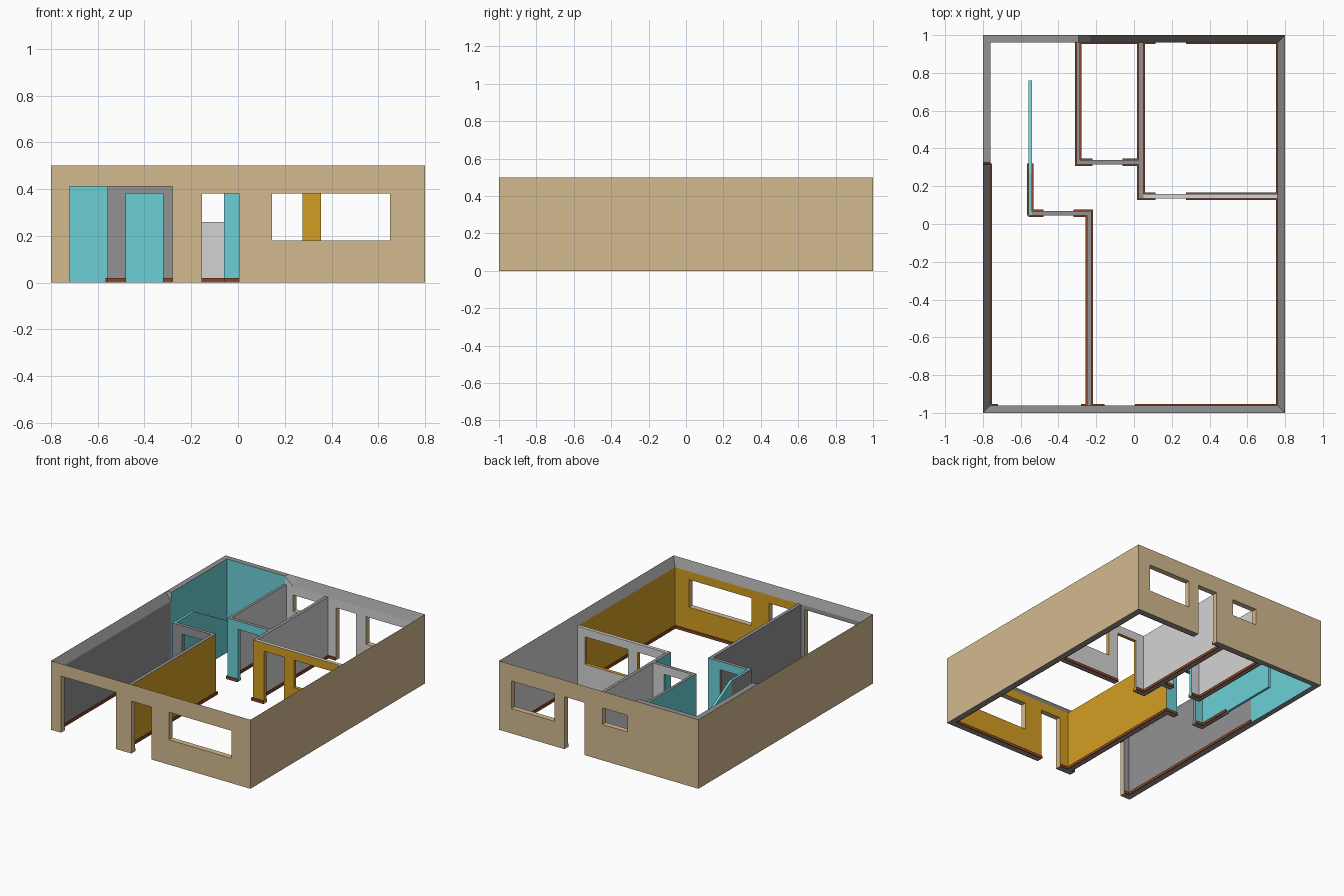
import bpy, bmesh

if "Cube" in bpy.data.objects:
    bpy.data.objects.remove(bpy.data.objects["Cube"])

# ---- flat colours (sRGB 0-255 converted to linear)
def lin(c):
    c /= 255
    return c / 12.92 if c <= 0.04045 else ((c + 0.055) / 1.055) ** 2.4

COLOURS = {"beige_render": (212, 186, 144), "yellow_paint": (212, 158, 34),
           "turquoise_paint": (108, 208, 214), "grey_plaster": (146, 146, 146),
           "light_grey_plaster": (212, 212, 212), "brown_skirting": (138, 70, 40)}
MATS = []
for name, rgb in COLOURS.items():
    m = bpy.data.materials.new(name)
    m.diffuse_color = (*[lin(c) for c in rgb], 1)
    m.use_nodes = True
    m.node_tree.nodes["Principled BSDF"].inputs["Base Color"].default_value = m.diffuse_color
    MATS.append(m)
BEIGE, YELLOW, TURQ, GREY, LIGHT, BROWN = range(6)

H, LOW, T = 0.5, 0.44, 0.04   # outer height, inner height, outer wall thickness

def finish(name, bm):
    bmesh.ops.recalc_face_normals(bm, faces=bm.faces)
    me = bpy.data.meshes.new(name)
    bm.to_mesh(me)
    bm.free()
    for m in MATS:
        me.materials.append(m)
    ob = bpy.data.objects.new(name, me)
    bpy.context.collection.objects.link(ob)
    return ob

def wall(name, axis, a, b, v0, v1, mat0, mat1, edge, top=GREY, holes=(),
         breaks=(), height=LOW, inner_top=None, mitre=0):
    """Wall along an axis from a to b, between v0 and v1, with rectangular holes.
    mat0 / mat1 give the colour of each side at a position along the wall."""
    us = sorted({a, b, *breaks, *[h[0] for h in holes], *[h[1] for h in holes]})
    zs = sorted({0, height, *[h[2] for h in holes], *[h[3] for h in holes]})
    bm = bmesh.new()
    cache = {}

    def vert(i, j, s):
        if (i, j, s) not in cache:
            u, z, v = us[i], zs[j], (v0, v1)[s]
            if s:                                   # mitred, lower inner side
                u = min(max(u, a + mitre), b - mitre)
                if z == height and inner_top:
                    z = inner_top(us[i])
            cache[i, j, s] = bm.verts.new((u, v, z) if axis == "x" else (v, u, z))
        return cache[i, j, s]

    def solid(i, j):
        if not (0 <= i < len(us) - 1 and 0 <= j < len(zs) - 1):
            return False
        u, z = (us[i] + us[i + 1]) / 2, (zs[j] + zs[j + 1]) / 2
        return not any(h[0] < u < h[1] and h[2] < z < h[3] for h in holes)

    def quad(mat, *keys):
        bm.faces.new([vert(*k) for k in keys]).material_index = mat

    for i in range(len(us) - 1):
        for j in range(len(zs) - 1):
            if not solid(i, j):
                continue
            mid = (us[i] + us[i + 1]) / 2
            for s, mat in ((0, mat0), (1, mat1)):
                quad(mat(mid) if callable(mat) else mat,
                     (i, j, s), (i + 1, j, s), (i + 1, j + 1, s), (i, j + 1, s))
            for di in (0, 1):
                if not solid(i + 2 * di - 1, j):
                    k = i + di
                    quad(edge, (k, j, 0), (k, j + 1, 0), (k, j + 1, 1), (k, j, 1))
            for dj in (0, 1):
                if not solid(i, j + 2 * dj - 1):
                    k = j + dj
                    mat = top if k == len(zs) - 1 else GREY if k == 0 else edge
                    quad(mat, (i, k, 0), (i + 1, k, 0), (i + 1, k, 1), (i, k, 1))
    return finish(name, bm)

# ---- openings: start, end, bottom, top
garage_door = (-0.72, -0.28, 0, 0.41)
front_door = (-0.155, 0.005, 0, 0.38)
front_window = (0.145, 0.65, 0.18, 0.38)
rear_door = (0.115, 0.275, 0, 0.38)
rear_window = (0.355, 0.70, 0.18, 0.38)
bath_window = (-0.23, -0.03, 0.26, 0.38)
hall_door = (-0.48, -0.32, 0, 0.38)
bath_door = (-0.22, -0.06, 0, 0.38)

# ---- outer shell: wall tops slope inward except around the stairwell
shell = dict(edge=BEIGE, height=H, mitre=T)
wall("front_wall", "x", -0.8, 0.8, -1, -1 + T, BEIGE, lambda u: GREY if u < -0.24 else YELLOW,
     holes=(garage_door, front_door, front_window), breaks=(-0.24,),
     inner_top=lambda u: LOW, **shell)
wall("back_wall", "x", -0.8, 0.8, 1, 1 - T, BEIGE, lambda u: TURQ if u < -0.295 else LIGHT,
     holes=(rear_door, rear_window, bath_window), breaks=(-0.295,),
     inner_top=lambda u: H if u < -0.25 else LOW, **shell)
wall("right_wall", "y", -1, 1, 0.8, 0.8 - T, BEIGE, lambda u: YELLOW if u < 0.147 else LIGHT,
     breaks=(0.147,), inner_top=lambda u: LOW, **shell)
wall("left_wall", "y", -1, 1, -0.8, -0.8 + T, BEIGE, lambda u: GREY if u < 0.32 else TURQ,
     breaks=(0.315, 0.325), inner_top=lambda u: H if u > 0.32 else LOW, **shell)

# ---- inner partitions
wall("garage_living_partition", "y", -0.96, 0.07, -0.25, -0.225, GREY, YELLOW, TURQ)
wall("garage_hall_partition", "x", -0.54, -0.25, 0.045, 0.07, GREY, TURQ, GREY, holes=(hall_door,))
wall("stair_wall", "y", 0.045, 0.27, -0.558, -0.54, GREY, TURQ, GREY, top=TURQ)
wall("bath_front_partition", "x", -0.305, 0.025, 0.315, 0.34, TURQ, LIGHT, TURQ, holes=(bath_door,))
wall("bath_side_partition", "y", 0.34, 0.96, -0.305, -0.285, TURQ, LIGHT, TURQ)
wall("bath_kitchen_partition", "y", 0.135, 0.96, 0.025, 0.05,
     lambda u: TURQ if u < 0.33 else LIGHT, LIGHT, YELLOW, breaks=(0.33,))
wall("kitchen_partition", "x", 0.05, 0.76, 0.135, 0.16, YELLOW, LIGHT, YELLOW, top=LIGHT,
     holes=(rear_door, (0.355, 0.70, 0.18, 0.38)))

# ---- sloping stair panel
bm = bmesh.new()
profile = [(0.27, 0), (0.76, 0), (0.76, 0.17), (0.27, LOW)]
face = bm.faces.new([bm.verts.new((-0.558, y, z)) for y, z in profile])
ext = bmesh.ops.extrude_face_region(bm, geom=[face])
bmesh.ops.translate(bm, vec=(0.018, 0, 0),
                    verts=[g for g in ext["geom"] if isinstance(g, bmesh.types.BMVert)])
if face.is_valid is False or len(bm.faces) < 6:
    bmesh.ops.holes_fill(bm, edges=bm.edges)
for f in bm.faces:
    f.material_index = TURQ
finish("stair_panel", bm)

# ---- skirting boards: axis, wall face, side it sticks out to, start/end runs
RUNS = [
    ("x", -0.96, 1, [(-0.76, -0.72), (-0.28, -0.25), (-0.225, -0.155), (0.005, 0.76)]),
    ("y", 0.76, -1, [(-0.96, 0.135), (0.16, 0.96)]),
    ("x", 0.96, -1, [(-0.285, 0.025), (0.05, 0.115), (0.275, 0.76)]),
    ("y", -0.76, 1, [(-0.96, 0.32)]),
    ("y", -0.25, -1, [(-0.96, 0.045)]),
    ("y", -0.225, 1, [(-0.96, 0.07)]),
    ("x", 0.045, -1, [(-0.558, -0.48), (-0.32, -0.25)]),
    ("x", 0.07, 1, [(-0.54, -0.48), (-0.32, -0.217)]),
    ("y", -0.558, -1, [(0.045, 0.32)]),
    ("y", -0.54, 1, [(0.07, 0.32)]),
    ("x", 0.315, -1, [(-0.313, -0.22), (-0.06, 0.025)]),
    ("x", 0.34, 1, [(-0.285, -0.22), (-0.06, 0.025)]),
    ("y", -0.305, -1, [(0.315, 0.96)]),
    ("y", -0.285, 1, [(0.34, 0.96)]),
    ("y", 0.025, -1, [(0.135, 0.315), (0.34, 0.96)]),
    ("y", 0.05, 1, [(0.16, 0.96)]),
    ("x", 0.135, -1, [(0.017, 0.115), (0.275, 0.76)]),
    ("x", 0.16, 1, [(0.05, 0.115), (0.275, 0.76)]),
]
bm = bmesh.new()
for axis, v, side, runs in RUNS:
    for a, b in runs:
        c, d = ((a + b) / 2, v + side * 0.004), (b - a, 0.008)
        if axis == "y":
            c, d = c[::-1], d[::-1]
        new = bmesh.ops.create_cube(bm, size=1)["verts"]
        bmesh.ops.scale(bm, vec=(*d, 0.02), verts=new)
        bmesh.ops.translate(bm, vec=(*c, 0.01), verts=new)
for f in bm.faces:
    f.material_index = BROWN
finish("skirting_boards", bm)
